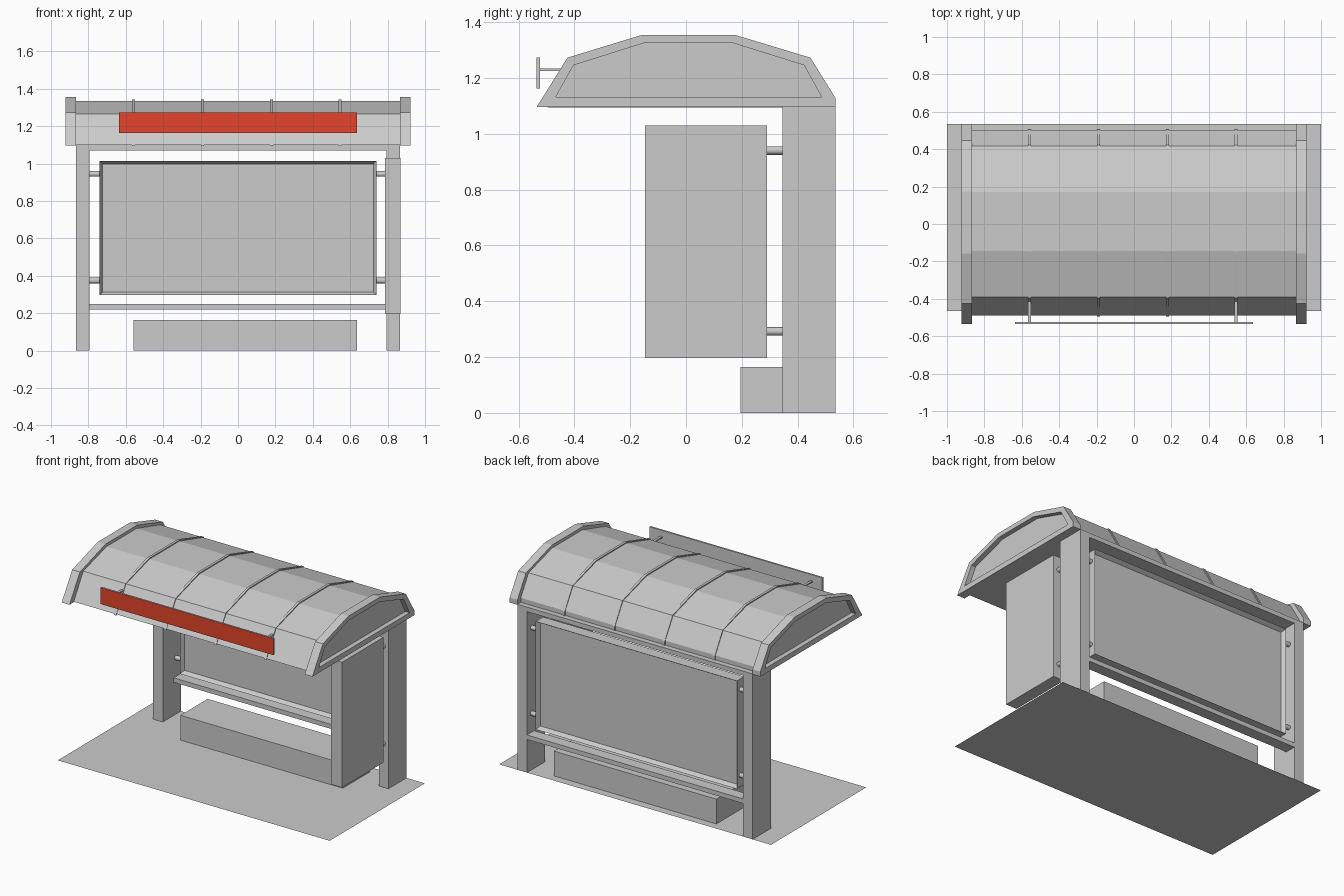
import bpy, bmesh
from mathutils import Matrix

if "Cube" in bpy.data.objects:
    bpy.data.objects.remove(bpy.data.objects["Cube"], do_unlink=True)


def material(name, rgb):
    m = bpy.data.materials.new(name)
    m.use_nodes = True
    m.diffuse_color = (*rgb, 1)
    m.node_tree.nodes["Principled BSDF"].inputs["Base Color"].default_value = (*rgb, 1)
    return m


GREY = material("light grey", (0.6, 0.6, 0.6))
RED = material("sign red", (0.78, 0.06, 0.024))


def finish(name, bm, mats=(GREY,)):
    bmesh.ops.recalc_face_normals(bm, faces=bm.faces)
    mesh = bpy.data.meshes.new(name)
    bm.to_mesh(mesh)
    bm.free()
    for m in mats:
        mesh.materials.append(m)
    ob = bpy.data.objects.new(name, mesh)
    bpy.context.collection.objects.link(ob)
    return ob


def box_mesh(lo, hi):
    bm = bmesh.new()
    bmesh.ops.create_cube(bm, size=1)
    for v in bm.verts:
        v.co = [a + (c + 0.5) * (b - a) for a, b, c in zip(lo, hi, v.co)]
    return bm


def box(name, lo, hi):
    return finish(name, box_mesh(lo, hi))


def rod(name, centre, length, axis, radius=0.015):
    bm = bmesh.new()
    bmesh.ops.create_cone(bm, cap_ends=True, segments=12, radius1=radius,
                          radius2=radius, depth=length)
    turn = Matrix.Rotation(1.5708, 4, "Y" if axis == "X" else "X")
    bm.transform(Matrix.Translation(centre) @ turn)
    return finish(name, bm)


def loft(name, sections):
    """Join (x, yz profile) sections in order and close both ends."""
    bm = bmesh.new()
    loops = [[bm.verts.new((x, y, z)) for y, z in prof] for x, prof in sections]
    n = len(loops[0])
    for a, b in zip(loops, loops[1:]):
        for i in range(n):
            j = (i + 1) % n
            bm.faces.new((a[i], a[j], b[j], b[i]))
    bm.faces.new(loops[0])
    bm.faces.new(loops[-1])
    bmesh.ops.remove_doubles(bm, verts=bm.verts, dist=0.0001)
    return finish(name, bm)


# Ground slab surface
bm = bmesh.new()
bmesh.ops.create_grid(bm, x_segments=1, y_segments=1, size=1)
for v in bm.verts:
    v.co.y = v.co.y * 0.5 + 0.035
finish("ground_plate", bm)

# Posts, beam, rail and bench
for side, s in (("left", 1), ("right", -1)):
    x0, x1 = sorted((s * 0.795, s * 0.865))
    box(side + "_post", (x0, 0.345, 0), (x1, 0.535, 1.1))
box("top_beam", (-0.795, 0.345, 1.07), (0.795, 0.535, 1.1))
box("lower_rail", (-0.795, 0.46, 0.22), (0.795, 0.535, 0.25))
box("bench", (-0.56, 0.195, 0), (0.635, 0.48, 0.165))

# Back display panel, recessed on both faces
bm = box_mesh((-0.74, 0.445, 0.297), (0.74, 0.523, 1.015))
bm.normal_update()
faces = [f for f in bm.faces if abs(f.normal.y) > 0.9]
bmesh.ops.inset_individual(bm, faces=faces, thickness=0.023)
for f in faces:
    d = 0.028 if f.calc_center_median().y < 0.48 else -0.028
    for v in f.verts:
        v.co.y += d
finish("back_panel", bm)
for side, s in (("left", 1), ("right", -1)):
    for level, z in (("lower", 0.375), ("upper", 0.945)):
        rod(f"back_panel_{level}_{side}_mount", (s * 0.768, 0.484, z), 0.06, "X")

# Side display panel with mounts to the left post
box("side_panel", (0.787, -0.147, 0.197), (0.868, 0.29, 1.03))
for level, z in (("lower", 0.292), ("upper", 0.94)):
    rod(f"side_panel_{level}_mount", (0.828, 0.318, z), 0.06, "Y")

# Faceted roof with thin seam ribs
roof = [(-0.49, 1.1), (-0.39, 1.265), (-0.145, 1.335), (0.17, 1.335),
        (0.418, 1.265), (0.5, 1.13), (0.5, 1.1)]
loft("roof", [(-0.87, roof), (0.87, roof)])
rib = [(y * 1.012, 1.095 + (z - 1.1) * 1.05) for y, z in roof]
for i in range(4):
    x = -0.558 + i * 0.368
    loft(f"roof_rib_{i + 1}", [(x - 0.008, rib), (x + 0.008, rib)])

# Raised end frames with recessed gables
outer = [(-0.535, 1.097), (-0.425, 1.273), (-0.157, 1.355), (0.175, 1.355),
         (0.446, 1.273), (0.535, 1.13), (0.535, 1.097)]
inner = [(-0.467, 1.132), (-0.403, 1.246), (-0.152, 1.325), (0.17, 1.325),
         (0.423, 1.246), (0.486, 1.132), (0.486, 1.132)]
for side, s in (("left", 1), ("right", -1)):
    loft(side + "_roof_end", [(s * 0.865, outer), (s * 0.922, outer),
                              (s * 0.922, inner), (s * 0.89, inner)])

# Front sign board, red on its front face, on two brackets
bm = box_mesh((-0.635, -0.535, 1.163), (0.635, -0.523, 1.273))
bm.normal_update()
for f in bm.faces:
    f.material_index = int(f.normal.y < -0.9)
finish("sign_board", bm, (GREY, RED))
for side, x in (("right", -0.558), ("left", 0.546)):
    box(side + "_sign_bracket", (x - 0.008, -0.524, 1.226), (x + 0.008, -0.4, 1.234))
